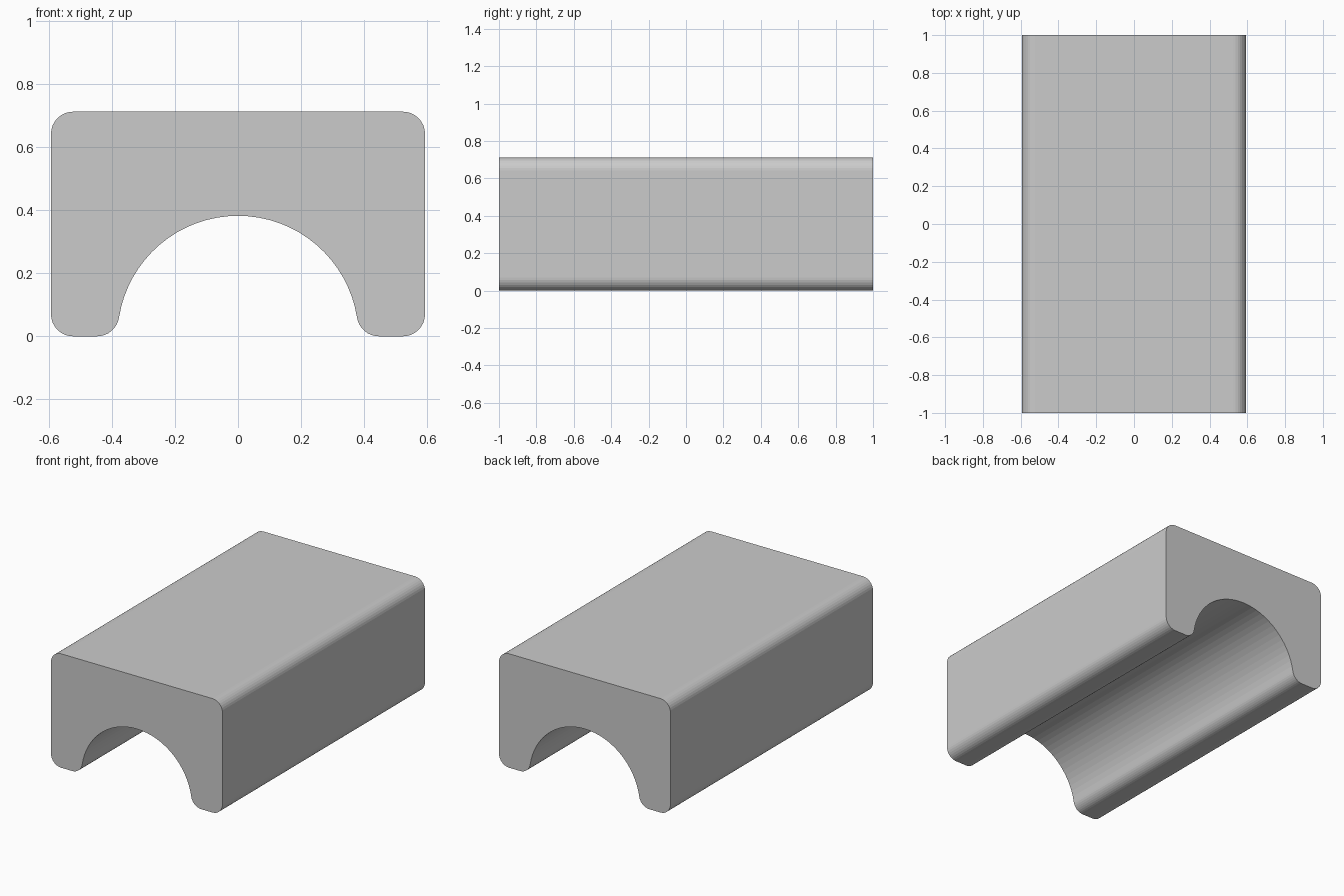
import bpy, bmesh
from math import sin, cos, radians, degrees, sqrt, atan2

if "Cube" in bpy.data.objects:
    bpy.data.objects.remove(bpy.data.objects["Cube"])

HALF_W, HEIGHT, HALF_L = 0.593, 0.712, 1.0
ARCH_R, ROUND = 0.382, 0.07


def arc(cx, cz, r, start, end, steps):
    """Points along an arc, angles in degrees."""
    angles = [radians(start + (end - start) * i / steps) for i in range(steps + 1)]
    return [(cx + r * cos(a), cz + r * sin(a)) for a in angles]


# Right half of the profile: arch, inner foot round, outer corners
foot_x = sqrt((ARCH_R + ROUND) ** 2 - ROUND ** 2)
tangent = degrees(atan2(ROUND, foot_x))
half = arc(0, 0, ARCH_R, 90, tangent, 16)
half += arc(foot_x, ROUND, ROUND, 180 + tangent, 270, 8)[1:]
half += arc(HALF_W - ROUND, ROUND, ROUND, -90, 0, 8)
half += arc(HALF_W - ROUND, HEIGHT - ROUND, ROUND, 0, 90, 8)

# Mirror to the left half, sharing the arch crown
profile = half + [(-x, z) for x, z in reversed(half[1:])]

# Extrude the profile along y
bm = bmesh.new()
face = bm.faces.new([bm.verts.new((x, -HALF_L, z)) for x, z in profile])
result = bmesh.ops.extrude_face_region(bm, geom=[face], use_keep_orig=True)
back = [v for v in result["geom"] if isinstance(v, bmesh.types.BMVert)]
bmesh.ops.translate(bm, verts=back, vec=(0, 2 * HALF_L, 0))
bmesh.ops.recalc_face_normals(bm, faces=bm.faces)

mesh = bpy.data.meshes.new("arched_block")
bm.to_mesh(mesh)
bm.free()
block = bpy.data.objects.new("arched_block", mesh)
bpy.context.collection.objects.link(block)
